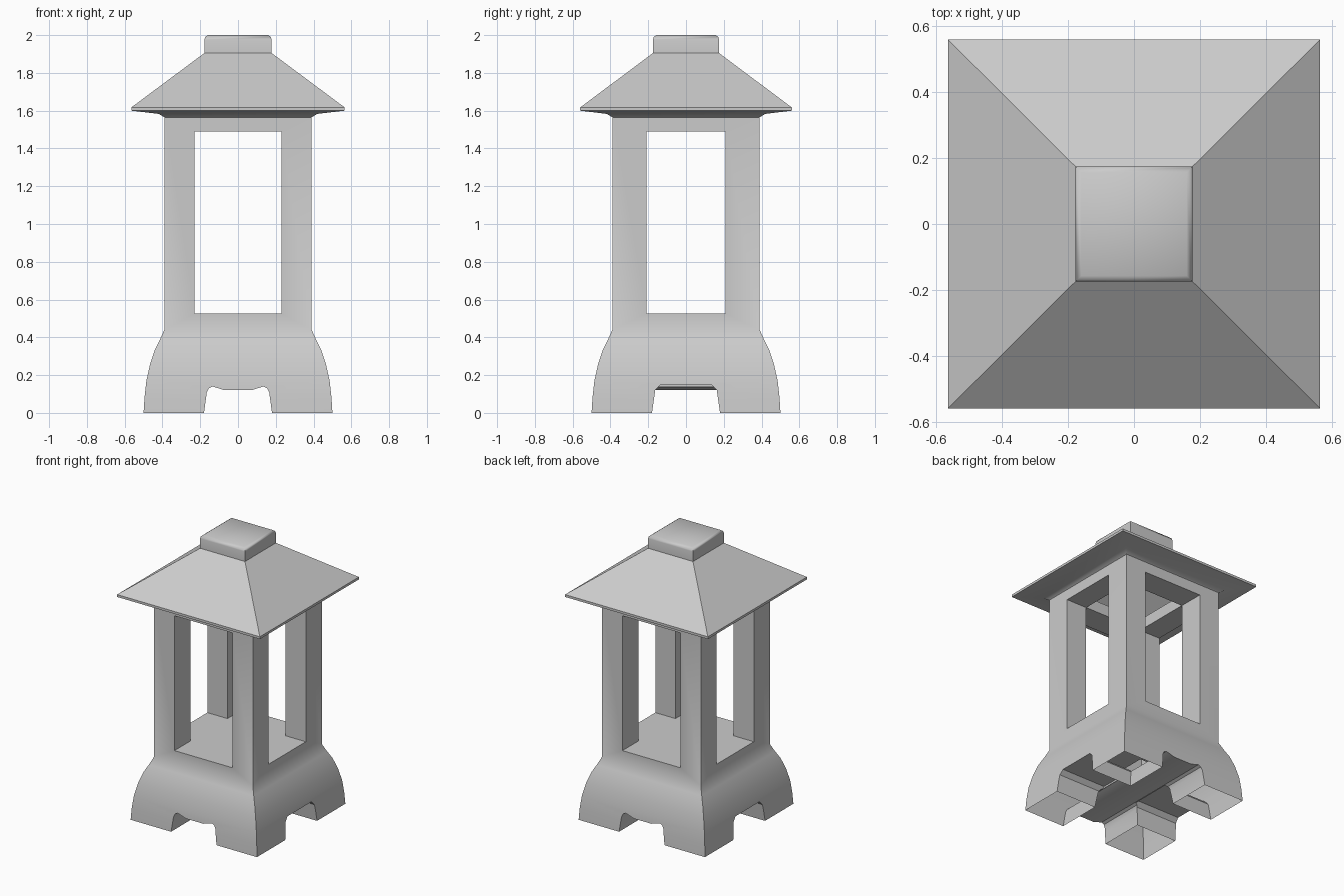
import bpy, bmesh

if "Cube" in bpy.data.objects:
    bpy.data.objects.remove(bpy.data.objects["Cube"])


def make_object(name, bm):
    bmesh.ops.recalc_face_normals(bm, faces=bm.faces)
    mesh = bpy.data.meshes.new(name)
    bm.to_mesh(mesh)
    bm.free()
    ob = bpy.data.objects.new(name, mesh)
    bpy.context.collection.objects.link(ob)
    return ob


def loft(name, rings, bottom=True, top=True):
    """Stack rectangles given as (half x, half y, z)."""
    bm = bmesh.new()
    loops = [[bm.verts.new((sx * x, sy * y, z))
              for sx, sy in ((-1, -1), (1, -1), (1, 1), (-1, 1))]
             for x, y, z in rings]
    for a, b in zip(loops, loops[1:]):
        for i in range(4):
            j = (i + 1) % 4
            bm.faces.new((a[i], a[j], b[j], b[i]))
    if bottom:
        bm.faces.new(loops[0][::-1])
    if top:
        bm.faces.new(loops[-1])
    return make_object(name, bm)


def tunnel(name, half_profile, axis, start, end):
    """Extrude a mirrored (across, z) profile along x or y."""
    profile = half_profile + [(-u, z) for u, z in reversed(half_profile)]
    bm = bmesh.new()
    ends = [[bm.verts.new((d, u, z) if axis == 'x' else (u, d, z))
             for u, z in profile] for d in (start, end)]
    n = len(profile)
    for i in range(n):
        j = (i + 1) % n
        bm.faces.new((ends[0][i], ends[0][j], ends[1][j], ends[1][i]))
    for e in ends:
        bm.faces.new(e)
    return make_object(name, bm)


def smooth(ob, angle=0.5):
    bpy.ops.object.select_all(action='DESELECT')
    ob.select_set(True)
    bpy.context.view_layer.objects.active = ob
    bpy.ops.object.shade_smooth_by_angle(angle=angle)


# Flared base and straight upper body
body = loft("lantern_body", [
    (.50, .50, 0), (.495, .495, .08), (.485, .485, .17), (.465, .465, .26),
    (.44, .44, .335), (.415, .415, .385), (.39, .39, .44), (.39, .39, 1.57)])

# Windows, inner shaft and the arches between the feet
arch = [(.187, -.05), (.18, 0), (.165, .11), (.155, .13), (.135, .14), (.07, .12)]
side_arch = [(.187, -.05), (.18, 0), (.163, .12), (.135, .15)]
cutters = [
    tunnel("front_window_cutter", [(.23, .525), (.23, 1.49)], 'y', -1, 1),
    tunnel("side_window_cutter", [(.21, .525), (.21, 1.49)], 'x', -1, 1),
    loft("shaft_cutter", [(.229, .209, 1.3), (.229, .209, 1.8)]),
    tunnel("front_arch_cutter", arch, 'y', -1, 1),
    tunnel("right_arch_cutter", side_arch, 'x', .14, 1),
    tunnel("left_arch_cutter", side_arch, 'x', -1, -.14),
]
for c in cutters:
    mod = body.modifiers.new(c.name, 'BOOLEAN')
    mod.operation = 'DIFFERENCE'
    mod.solver = 'EXACT'
    mod.object = c
deps = bpy.context.evaluated_depsgraph_get()
body.data = bpy.data.meshes.new_from_object(body.evaluated_get(deps))
body.modifiers.clear()
for c in cutters:
    bpy.data.objects.remove(c)

# The body is a hollow shell: open under the feet and up into the roof
bm = bmesh.new()
bm.from_mesh(body.data)
hidden = [f for f in bm.faces
          if all(v.co.z < .001 for v in f.verts) or all(v.co.z > 1.569 for v in f.verts)]
bmesh.ops.delete(bm, geom=hidden, context='FACES')
bm.to_mesh(body.data)
bm.free()
smooth(body)

# Hipped roof with a thin eave and coved underside
roof = loft("roof", [
    (.39, .39, 1.565), (.42, .42, 1.583), (.565, .56, 1.60),
    (.565, .56, 1.617), (.178, .175, 1.905)], bottom=False, top=False)
smooth(roof)

# Square cap with softened top edges
cap = loft("roof_cap", [
    (.178, .175, 1.905), (.178, .175, 1.975), (.174, .171, 1.99),
    (.16, .157, 2.0)], bottom=False)
smooth(cap, 0.9)
